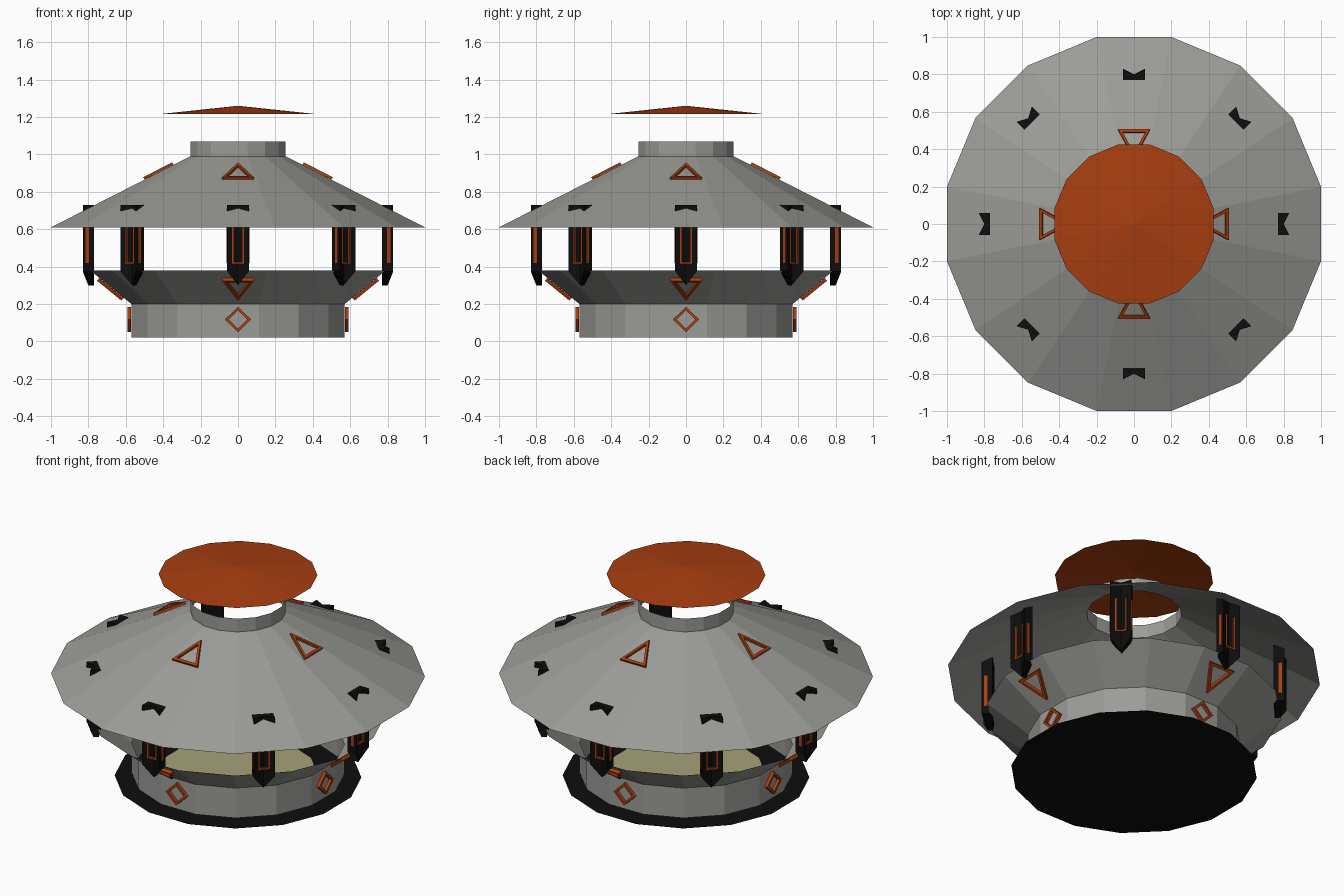
import bpy, bmesh, math
from mathutils import Matrix, Vector

if "Cube" in bpy.data.objects:
    bpy.data.objects.remove(bpy.data.objects["Cube"])


def mat(name, rgb):
    m = bpy.data.materials.new(name)
    m.diffuse_color = (*rgb, 1)
    m.use_nodes = True
    m.node_tree.nodes["Principled BSDF"].inputs["Base Color"].default_value = m.diffuse_color
    return m


GREY = mat("grey_metal", (0.33, 0.33, 0.31))
ORANGE = mat("burnt_orange", (0.39, 0.048, 0.005))
BLACK = mat("black", (0.004, 0.004, 0.004))
GLOW = mat("pale_yellow", (0.38, 0.36, 0.19))
SIDES = 16
K = 1 / math.cos(math.pi / SIDES)  # flat radius to corner radius


def finish(name, bm, material, fix=False):
    if fix:
        bmesh.ops.recalc_face_normals(bm, faces=bm.faces)
    me = bpy.data.meshes.new(name)
    bm.to_mesh(me)
    bm.free()
    me.materials.append(material)
    ob = bpy.data.objects.new(name, me)
    bpy.context.collection.objects.link(ob)
    return ob


def lathe(name, profile, material):
    """Sixteen-sided sheet through (flat radius, z) points, bottom to top."""
    bm = bmesh.new()
    rings = []
    for r, z in profile:
        if r == 0:
            rings.append([bm.verts.new((0, 0, z))] * SIDES)
            continue
        angles = [2 * math.pi * (i + 0.5) / SIDES for i in range(SIDES)]
        rings.append([bm.verts.new((r * K * math.cos(a), r * K * math.sin(a), z)) for a in angles])
    for lo, hi in zip(rings, rings[1:]):
        for i in range(SIDES):
            j = (i + 1) % SIDES
            face = dict.fromkeys((lo[i], lo[j], hi[j], hi[i]))
            bm.faces.new(list(face))
    return finish(name, bm, material)


def prism(bm, bottom, top):
    """Closed solid between two matching loops of points."""
    a = [bm.verts.new(p) for p in bottom]
    b = [bm.verts.new(p) for p in top]
    n = len(a)
    bm.faces.new(a[::-1])
    bm.faces.new(b)
    for i in range(n):
        bm.faces.new((a[i], a[(i + 1) % n], b[(i + 1) % n], b[i]))


def box(bm, lo, hi, turn):
    (x0, y0, z0), (x1, y1, z1) = lo, hi
    corners = [(x0, y0), (x1, y0), (x1, y1), (x0, y1)]
    prism(bm, [turn @ Vector((x, y, z0)) for x, y in corners],
          [turn @ Vector((x, y, z1)) for x, y in corners])


def frames(name, shape, low, high, inner, thick):
    """Four outlined emblems lying on a wall between two (radius, z) points."""
    bm = bmesh.new()
    base = Vector((0, -low[0], low[1]))
    up = Vector((0, -high[0], high[1])) - base
    normal = Vector((1, 0, 0)).cross(up).normalized()
    outer = [base + Vector((x, 0, 0)) + up * t for x, t in shape]
    centre = sum(outer, Vector()) / len(outer)
    hole = [centre + (p - centre) * inner for p in outer]
    n = len(shape)
    for q in range(4):
        turn = Matrix.Rotation(q * math.pi / 2, 3, 'Z')
        loops = [[bm.verts.new(turn @ (p + normal * h)) for p in ring]
                 for ring, h in ((outer, 0.001), (outer, thick), (hole, thick), (hole, 0.001))]
        for k in range(4):
            a, b = loops[k], loops[(k + 1) % 4]
            for i in range(n):
                bm.faces.new((a[i], a[(i + 1) % n], b[(i + 1) % n], b[i]))
    finish(name, bm, ORANGE, True)


# Shells: base plate, inner light, lower bowl, roof and floating cap
lathe("base_plate", [(0.66, 0), (0, 0.001)], BLACK)
lathe("inner_light", [(0.42, 0.04), (0, 0.041)], GLOW)
lathe("lower_body", [(0.57, 0.02), (0.57, 0.2), (0.79, 0.38)], GREY)
lathe("roof", [(1.0, 0.61), (0.255, 0.99), (0.255, 1.07)], GREY)
lathe("top_cap", [(0.425, 1.215), (0, 1.26)], ORANGE)

# Outlined emblems on the roof, bowl and base wall
frames("roof_triangles", [(-0.085, 0), (0.085, 0), (0, 1)],
       (0.50, 0.865), (0.345, 0.944), 0.72, 0.015)
frames("bowl_triangles", [(-0.085, 1), (0, 0), (0.085, 1)],
       (0.611, 0.234), (0.741, 0.34), 0.72, 0.02)
frames("base_diamonds", [(-0.07, 0.5), (0, 0), (0.07, 0.5), (0, 1)],
       (0.57, 0.05), (0.57, 0.185), 0.72, 0.02)

# Eight grooved pillars with pointed feet, and their orange trim
pillars, trim = bmesh.new(), bmesh.new()
section = [(-0.058, 0.77), (-0.058, 0.83), (0, 0.80), (0.058, 0.83), (0.058, 0.77), (0, 0.77)]
for q in range(8):
    turn = Matrix.Rotation(q * math.pi / 4, 3, 'Z')
    prism(pillars, [turn @ Vector((x, -r, 0.375 if x else 0.30)) for x, r in section],
          [turn @ Vector((x, -r, 0.73)) for x, r in section])
    for s in (-1, 1):
        box(trim, (s * 0.027 - 0.005, -0.82, 0.42), (s * 0.027 + 0.005, -0.808, 0.62), turn)
        box(trim, (s * 0.059 - 0.003, -0.815, 0.42), (s * 0.059 + 0.003, -0.797, 0.61), turn)
    box(trim, (-0.03, -0.82, 0.415), (0.03, -0.808, 0.425), turn)
finish("pillars", pillars, BLACK, True)
finish("pillar_trim", trim, ORANGE, True)
